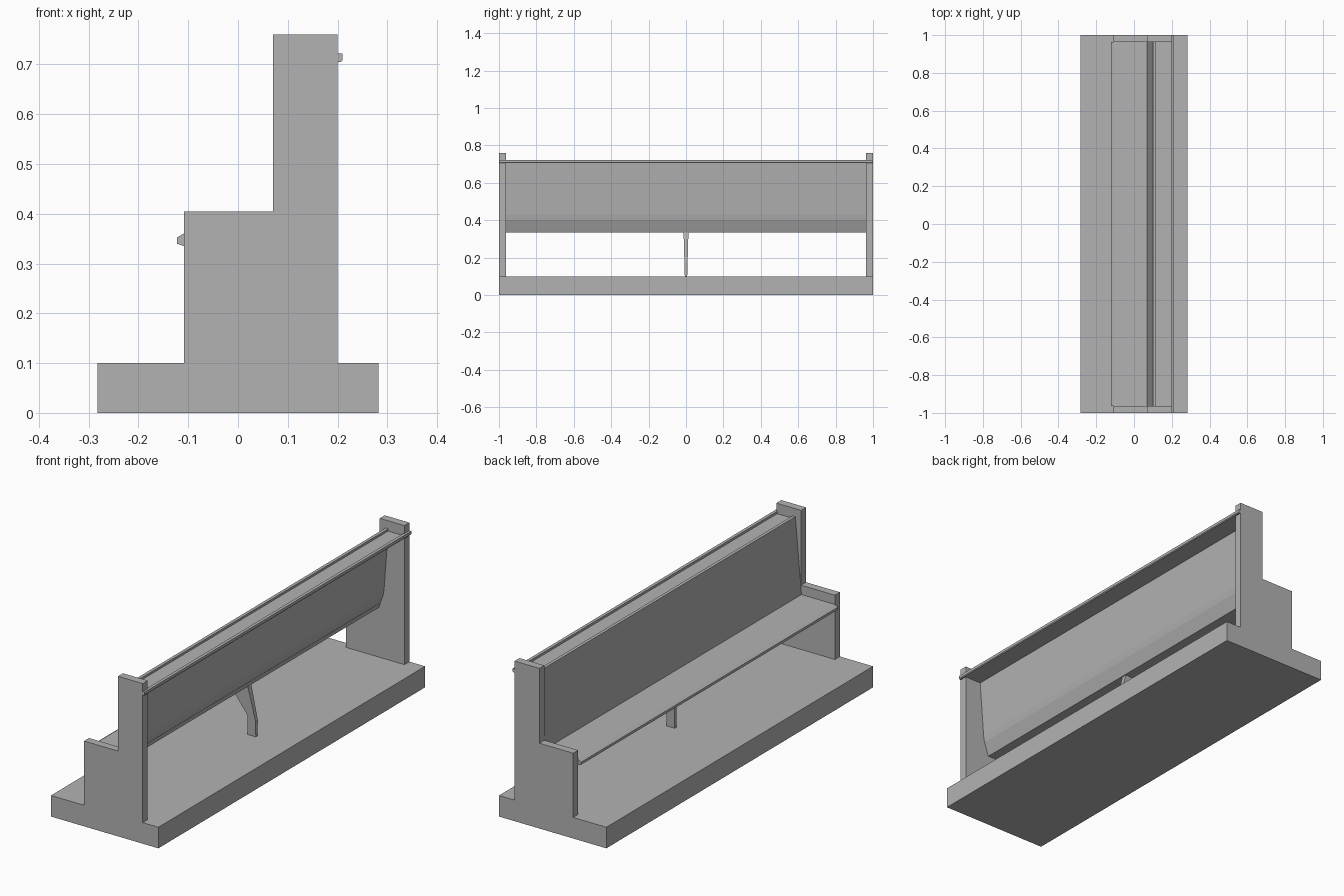
import bpy
import bmesh

if "Cube" in bpy.data.objects:
    bpy.data.objects.remove(bpy.data.objects["Cube"])

grey = bpy.data.materials.new("plain_grey")
grey.use_nodes = True
GREY = (0.45, 0.45, 0.45, 1)
grey.diffuse_color = GREY
grey.node_tree.nodes["Principled BSDF"].inputs["Base Color"].default_value = GREY


def extrude(name, profile, y0, y1):
    """Extrude an (x, z) outline along y from y0 to y1."""
    bm = bmesh.new()
    face = bm.faces.new([bm.verts.new((x, y0, z)) for x, z in profile])
    moved = bmesh.ops.extrude_face_region(bm, geom=[face])["geom"]
    verts = [v for v in moved if isinstance(v, bmesh.types.BMVert)]
    bmesh.ops.translate(bm, verts=verts, vec=(0, y1 - y0, 0))
    bmesh.ops.recalc_face_normals(bm, faces=bm.faces)
    mesh = bpy.data.meshes.new(name)
    bm.to_mesh(mesh)
    bm.free()
    mesh.materials.append(grey)
    obj = bpy.data.objects.new(name, mesh)
    bpy.context.collection.objects.link(obj)
    return obj


def box(x0, x1, z0, z1):
    return [(x0, z0), (x1, z0), (x1, z1), (x0, z1)]


INNER = 0.963  # inside face of the end panels

# Floor plinth
extrude("plinth", box(-0.282, 0.282, 0, 0.1), -1, 1)

# Stepped end panels
end_outline = [(-0.108, 0.1), (0.2, 0.1), (0.2, 0.76),
               (0.07, 0.76), (0.07, 0.405), (-0.108, 0.405)]
for name, a, b in (("right_end_panel", -1, -INNER), ("left_end_panel", INNER, 1)):
    extrude(name, end_outline, a, b)

# Seat board with a chamfered front edge
extrude("seat", [(-0.123, 0.34), (-0.108, 0.335), (0.065, 0.335), (0.075, 0.361),
                 (-0.108, 0.361), (-0.123, 0.352)], -INNER, INNER)

# Leaning backrest, bent under the seat at its foot
extrude("backrest", [(0.068, 0.361), (0.1, 0.722), (0.115, 0.722), (0.093, 0.43),
                     (0.088, 0.4), (0.064, 0.335)], -INNER, INNER)

# Book shelf and its raised lip
extrude("book_shelf", box(0.108, 0.2, 0.705, 0.711), -INNER, INNER)
extrude("shelf_lip", [(0.195, 0.705), (0.207, 0.705), (0.21, 0.709),
                      (0.21, 0.722), (0.195, 0.722)], -1, 1)

# Centre leg, narrowing towards the floor
leg = extrude("centre_leg", [(0.055, 0.1), (0.098, 0.1), (0.098, 0.175), (0.06, 0.335),
                             (-0.05, 0.335), (0.055, 0.195)], -0.013, 0.013)
for v in leg.data.vertices:
    v.co.y *= 0.5 + 0.5 * (v.co.z - 0.1) / 0.235
